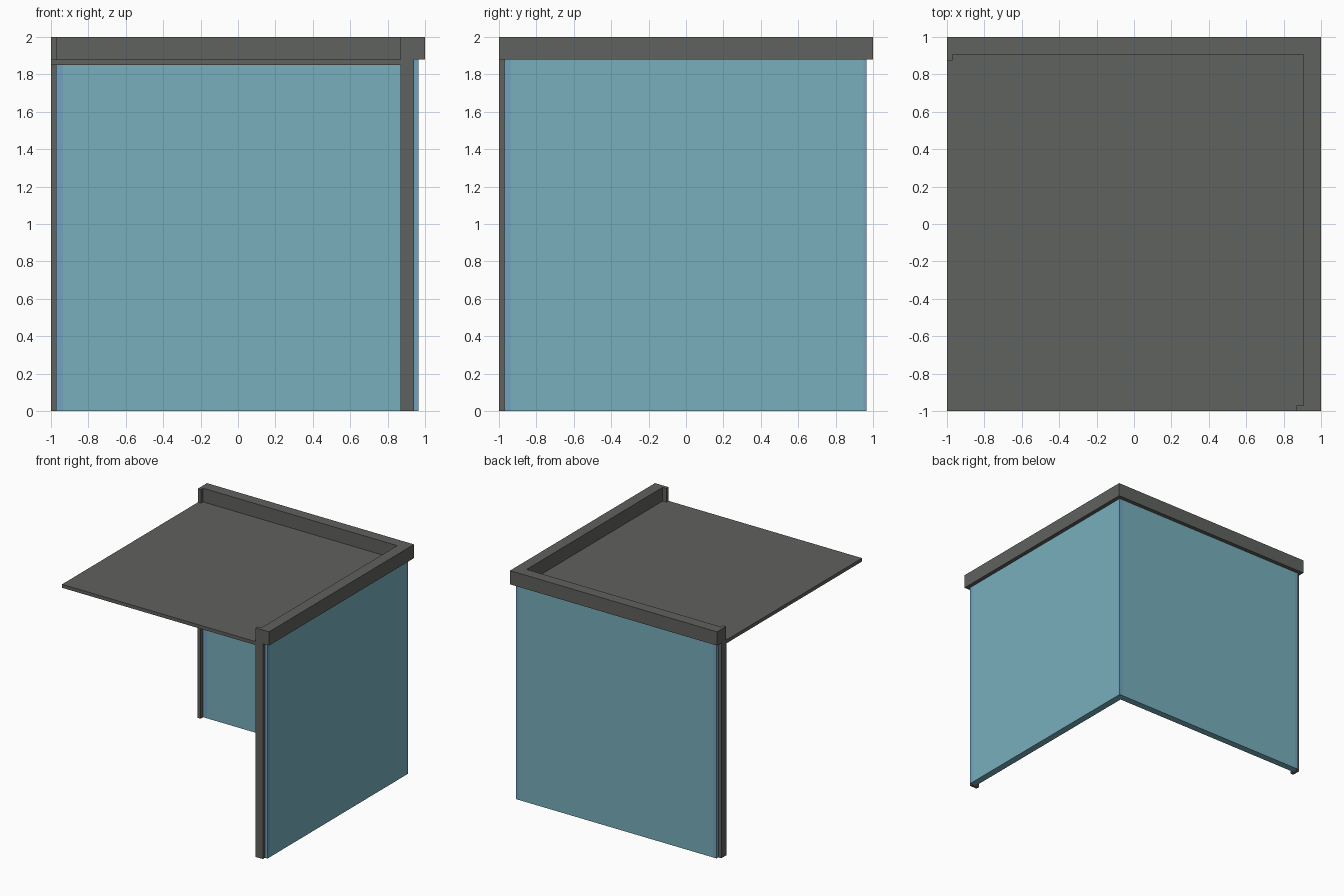
import bpy
import bmesh

if "Cube" in bpy.data.objects:
    bpy.data.objects.remove(bpy.data.objects["Cube"], do_unlink=True)


def make_material(name, rgb):
    mat = bpy.data.materials.new(name)
    mat.use_nodes = True
    colour = (*rgb, 1.0)
    mat.diffuse_color = colour
    mat.node_tree.nodes["Principled BSDF"].inputs["Base Color"].default_value = colour
    return mat


GREY = make_material("dark grey metal", (0.117, 0.122, 0.112))
TEAL = make_material("teal glass", (0.184, 0.429, 0.503))
BLUE = make_material("blue glass edge", (0.165, 0.367, 0.527))


def prism(name, outline, z0, z1, mat):
    """Extrude a plan outline (counter-clockwise) from z0 to z1."""
    bm = bmesh.new()
    base = bm.faces.new([bm.verts.new((x, y, z0)) for x, y in outline])
    top = bmesh.ops.extrude_face_region(bm, geom=[base])["geom"]
    verts = [v for v in top if isinstance(v, bmesh.types.BMVert)]
    bmesh.ops.translate(bm, verts=verts, vec=(0, 0, z1 - z0))
    bmesh.ops.recalc_face_normals(bm, faces=bm.faces)
    mesh = bpy.data.meshes.new(name)
    bm.to_mesh(mesh)
    bm.free()
    mesh.materials.append(mat)
    obj = bpy.data.objects.new(name, mesh)
    bpy.context.collection.objects.link(obj)
    return obj


def box(name, x0, x1, y0, y1, z0, z1, mat):
    return prism(name, [(x0, y0), (x1, y0), (x1, y1), (x0, y1)], z0, z1, mat)


ROOF_Z, BEAM_Z, TOP = 1.85, 1.88, 2.0
INNER, OUTER = 0.905, 0.965

# Thin roof slab, tucked against the beam
box("roof_slab", -1, INNER, -1, INNER, ROOF_Z, BEAM_Z, GREY)

# L-shaped roof beam with a small return at each free end
prism("roof_beam", [(0.87, -1), (1, -1), (1, 1), (-1, 1), (-1, 0.875),
                    (-0.97, 0.875), (-0.97, INNER), (INNER, INNER),
                    (INNER, -0.97), (0.87, -0.97)], BEAM_Z, TOP, GREY)

# End posts
box("front_post", 0.87, 0.94, -1, -0.97, 0, BEAM_Z, GREY)
box("back_post", -1, -0.97, 0.87, 0.94, 0, BEAM_Z, GREY)

# Glass walls
box("side_glass", INNER, OUTER, -0.935, 0.95, 0, BEAM_Z, TEAL)
box("back_glass", -0.935, 0.935, INNER, OUTER, 0, BEAM_Z, TEAL)

# Vertical glass edges at the free ends and the corner
box("side_glass_edge", INNER, OUTER, -0.97, -0.935, 0, BEAM_Z, BLUE)
box("back_glass_edge", -0.97, -0.935, INNER, OUTER, 0, BEAM_Z, BLUE)
box("corner_glass_edge", 0.935, OUTER, 0.95, OUTER, 0, BEAM_Z, BLUE)
